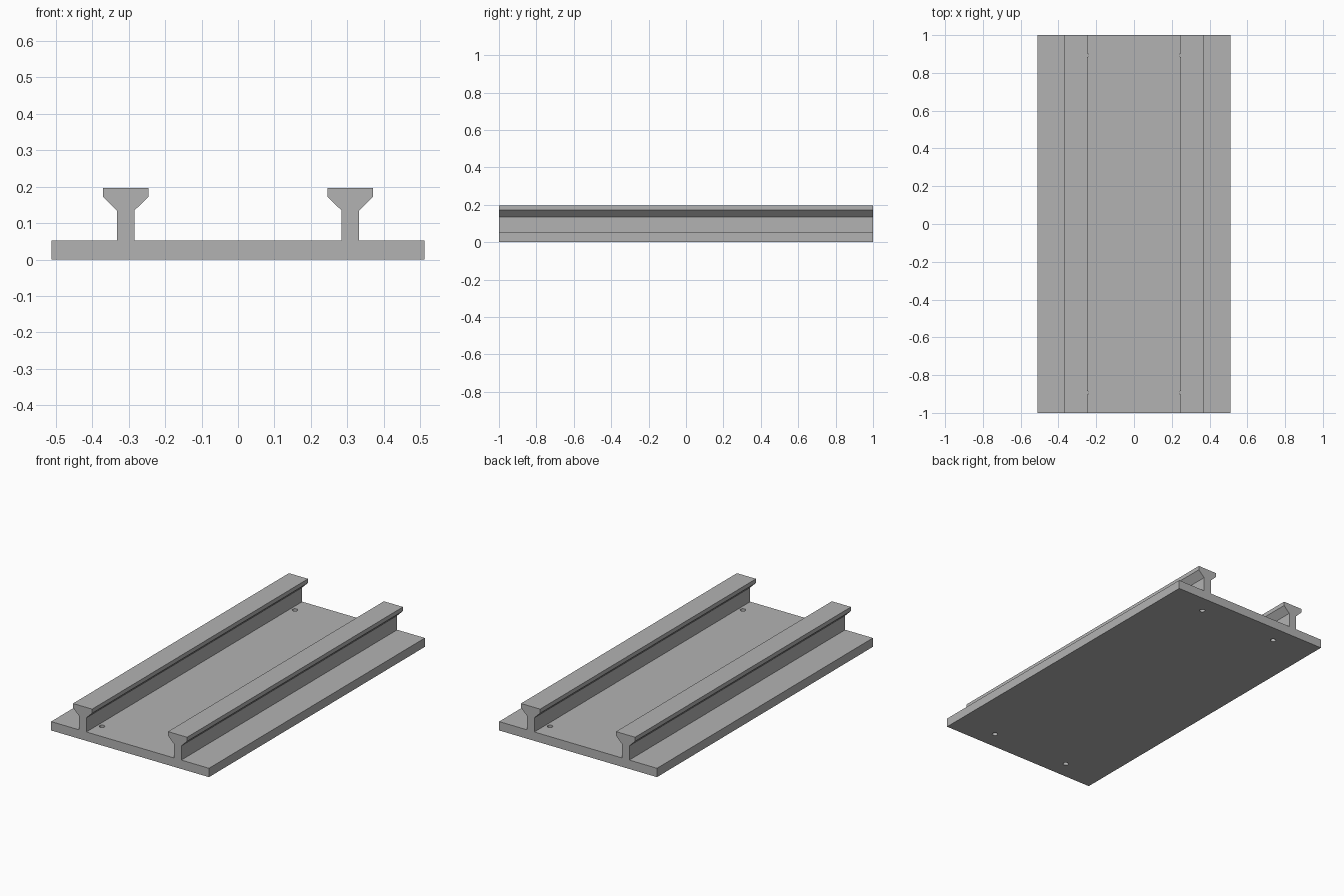
import bpy, bmesh

cube = bpy.data.objects.get("Cube")
if cube:
    bpy.data.objects.remove(cube, do_unlink=True)

HALF_LENGTH, HALF_WIDTH, PLATE_TOP = 1.0, 0.512, 0.052
RAIL_X = 0.308

# Single grey finish
grey = bpy.data.materials.new("plain grey")
grey.use_nodes = True
colour = (0.45, 0.45, 0.45, 1)
grey.diffuse_color = colour
grey.node_tree.nodes["Principled BSDF"].inputs["Base Color"].default_value = colour


def make_object(name, bm):
    bmesh.ops.recalc_face_normals(bm, faces=bm.faces)
    mesh = bpy.data.meshes.new(name)
    bm.to_mesh(mesh)
    bm.free()
    mesh.materials.append(grey)
    obj = bpy.data.objects.new(name, mesh)
    bpy.context.collection.objects.link(obj)
    return obj


def extrude_profile(name, points):
    """Sweep an x-z outline along the whole length."""
    bm = bmesh.new()
    face = bm.faces.new([bm.verts.new((x, -HALF_LENGTH, z)) for x, z in points])
    swept = bmesh.ops.extrude_face_region(bm, geom=[face])["geom"]
    verts = [v for v in swept if isinstance(v, bmesh.types.BMVert)]
    bmesh.ops.translate(bm, verts=verts, vec=(0, 2 * HALF_LENGTH, 0))
    return make_object(name, bm)


# T-shaped rails: right half of the outline, then its reflection
half = [(0.0245, PLATE_TOP), (0.0245, 0.135), (0.062, 0.172), (0.062, 0.196)]
outline = half + [(-x, z) for x, z in reversed(half)]

# Base and both rails as one continuous cross-section
section = [(-HALF_WIDTH, 0), (HALF_WIDTH, 0), (HALF_WIDTH, PLATE_TOP)]
for side in (1, -1):
    section += [(side * RAIL_X + x, z) for x, z in outline]
section.append((-HALF_WIDTH, PLATE_TOP))
base = extrude_profile("base_with_rails", section)

# Four screw holes through the base, just inside the rails
bm = bmesh.new()
for x in (-0.256, 0.256):
    for y in (-0.893, 0.893):
        ring = bmesh.ops.create_cone(bm, cap_ends=True, segments=24, radius1=0.015,
                                     radius2=0.015, depth=0.08)["verts"]
        bmesh.ops.translate(bm, verts=ring, vec=(x, y, PLATE_TOP / 2))
cutter = make_object("screw_hole_cutter", bm)
cutter.hide_render = True
cutter.hide_set(True)
cutter.display_type = 'WIRE'

holes = base.modifiers.new("screw holes", 'BOOLEAN')
holes.operation = 'DIFFERENCE'
holes.solver = 'EXACT'
holes.object = cutter
